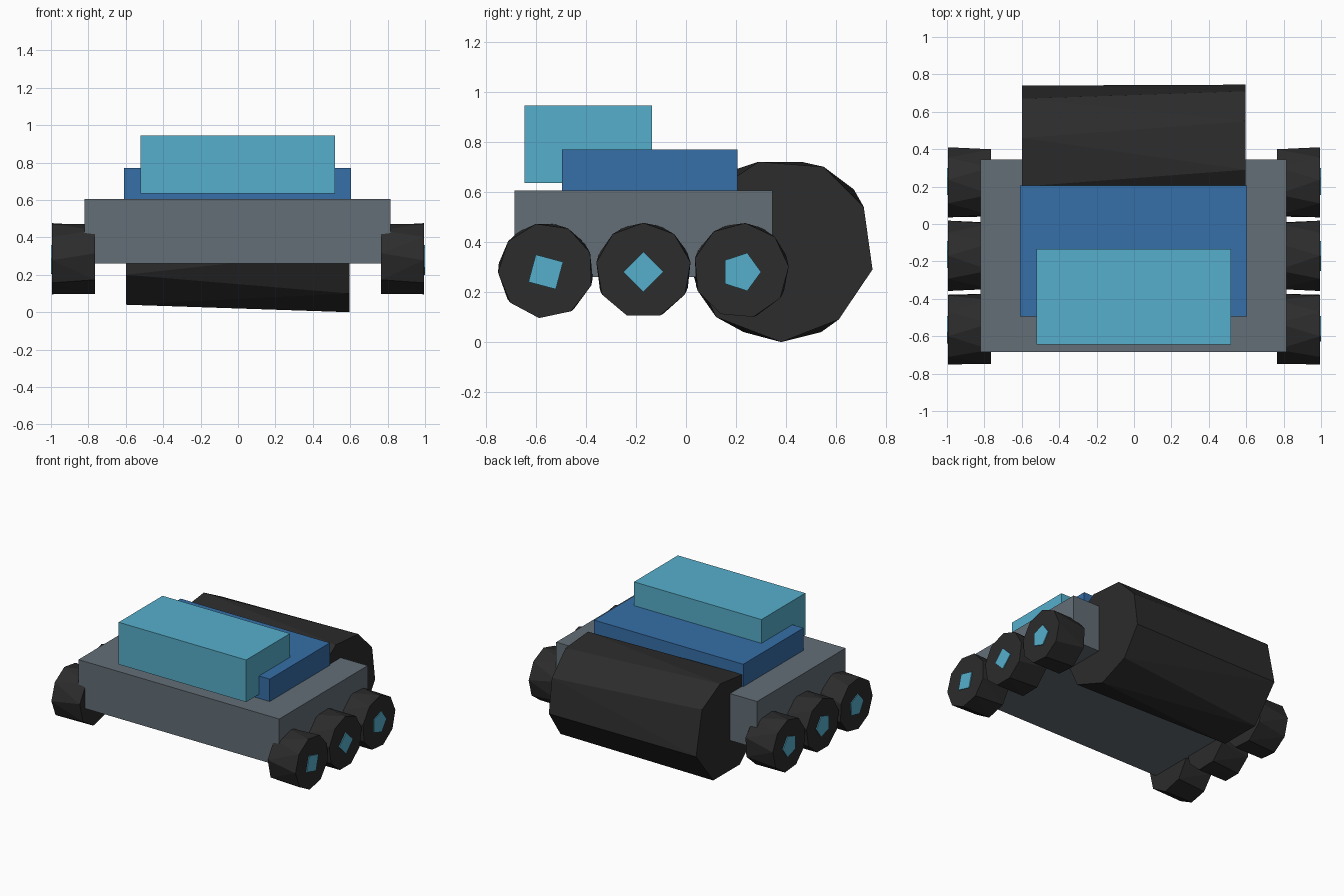
import bpy, bmesh
from math import cos, sin, radians

if "Cube" in bpy.data.objects:
    bpy.data.objects.remove(bpy.data.objects["Cube"], do_unlink=True)


def material(name, rgb):
    mat = bpy.data.materials.new(name)
    mat.use_nodes = True
    mat.diffuse_color = (*rgb, 1)
    mat.node_tree.nodes["Principled BSDF"].inputs["Base Color"].default_value = (*rgb, 1)
    return mat


grey = material("slate grey", (0.125, 0.156, 0.181))
blue = material("deep blue", (0.037, 0.156, 0.392))
cyan = material("light cyan", (0.093, 0.43, 0.6))
black = material("rubber black", (0.025, 0.025, 0.025))


def hull(name, points, mat):
    """Flat-shaded solid wrapped around a set of points."""
    bm = bmesh.new()
    for p in points:
        bm.verts.new(p)
    bmesh.ops.convex_hull(bm, input=bm.verts)
    bmesh.ops.dissolve_limit(bm, angle_limit=radians(0.5), verts=bm.verts, edges=bm.edges)
    bmesh.ops.recalc_face_normals(bm, faces=bm.faces)
    mesh = bpy.data.meshes.new(name)
    bm.to_mesh(mesh)
    bm.free()
    mesh.materials.append(mat)
    obj = bpy.data.objects.new(name, mesh)
    bpy.context.collection.objects.link(obj)
    return obj


def box(name, xs, ys, zs, mat):
    return hull(name, [(x, y, z) for x in xs for y in ys for z in zs], mat)


def ring(x, y, z, radius, sides, turn):
    angles = [radians(turn + 360 * i / sides) for i in range(sides)]
    return [(x, y + radius * cos(a), z + radius * sin(a)) for a in angles]


# Body: chassis, deck and cabin
box("chassis", (-0.82, 0.815), (-0.685, 0.345), (0.26, 0.605), grey)
box("deck", (-0.61, 0.605), (-0.495, 0.205), (0.6, 0.77), blue)
box("cabin", (-0.52, 0.518), (-0.645, -0.135), (0.635, 0.945), cyan)

# Rear drum: rough cylinder with differently cut ends
left_end = [(0.38, 0), (0.61, 0.09), (0.745, 0.29), (0.71, 0.54), (0.55, 0.70),
            (0.29, 0.72), (0.08, 0.58), (0.01, 0.33), (0.12, 0.1)]
right_end = [(0.54, 0.04), (0.74, 0.29), (0.67, 0.61), (0.46, 0.72),
             (0.2, 0.69), (0.03, 0.48), (0.05, 0.2), (0.23, 0.04)]
hull("rear_drum", [(0.595, y, z) for y, z in left_end]
     + [(-0.6, y, z) for y, z in right_end], black)

# Wheels: rough cylinders with flat hub plates
# Each row: name, y, outer turn, hub sides, hub turn
wheels = [("front", -0.56, 22, 4, 30),
          ("middle", -0.17, 10, 4, 0),
          ("rear", 0.22, 5, 5, 0)]
for side, label in ((1, "left"), (-1, "right")):
    for name, y, turn, hub_sides, hub_turn in wheels:
        rim = ring(side * 0.994, y, 0.285, 0.191, 9, turn)
        back = ring(side * 0.765, y, 0.285, 0.19, 8, turn + 14)
        hull(f"{name}_{label}_wheel", rim + back, black)
        sides = hub_sides if side > 0 else 5
        hub = ring(side * 0.99, y, 0.28, 0.08, sides, hub_turn)
        face = ring(side, y, 0.28, 0.08, sides, hub_turn)
        hull(f"{name}_{label}_hub", hub + face, cyan)
